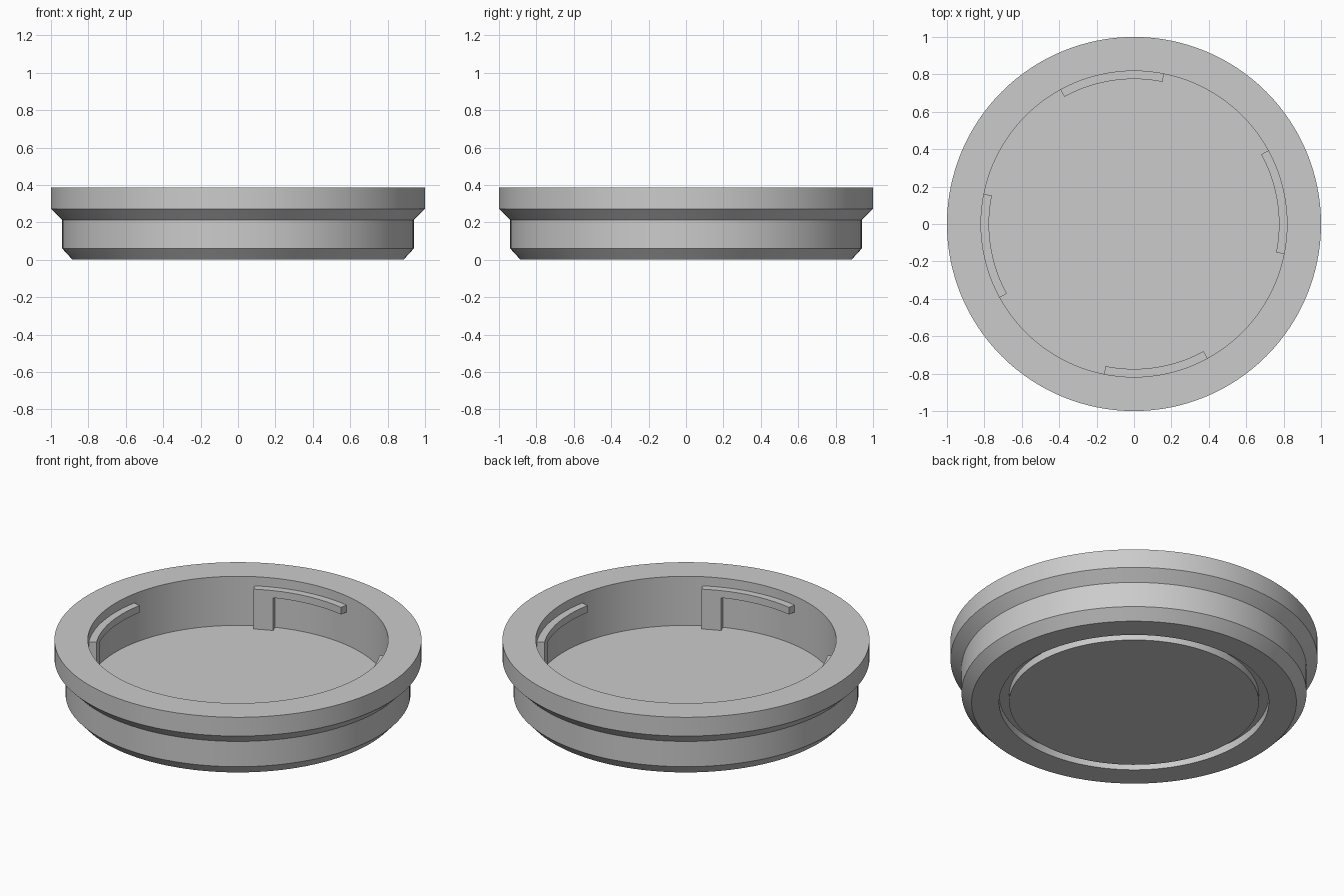
import bpy, bmesh
from math import cos, sin, pi, radians
from mathutils import Matrix

cube = bpy.data.objects.get("Cube")
if cube:
    bpy.data.objects.remove(cube, do_unlink=True)

# One plain grey for the whole cap
grey = bpy.data.materials.new("plain_grey")
grey.use_nodes = True
grey.diffuse_color = (0.6, 0.6, 0.6, 1)
grey.node_tree.nodes["Principled BSDF"].inputs["Base Color"].default_value = (0.6, 0.6, 0.6, 1)

WALL_R, HOOK_R, FLOOR_Z = 0.818, 0.775, 0.09


def make_object(name, bm, angle):
    bmesh.ops.recalc_face_normals(bm, faces=bm.faces)
    mesh = bpy.data.meshes.new(name)
    bm.to_mesh(mesh)
    bm.free()
    mesh.materials.append(grey)
    obj = bpy.data.objects.new(name, mesh)
    bpy.context.collection.objects.link(obj)
    bpy.ops.object.select_all(action="DESELECT")
    obj.select_set(True)
    bpy.context.view_layer.objects.active = obj
    bpy.ops.object.shade_smooth_by_angle(angle=radians(angle))
    return obj


# Cap body: turned profile with ring groove below, flared rim and recessed floor
profile = [(0, 0), (0.68, 0), (0.68, 0.045), (0.735, 0.045), (0.735, 0),
           (0.885, 0), (0.94, 0.06), (0.94, 0.212), (1, 0.272), (1, 0.385),
           (WALL_R, 0.385), (WALL_R, FLOOR_Z), (0, FLOOR_Z)]
bm = bmesh.new()
verts = [bm.verts.new((r, 0, z)) for r, z in profile]
edges = [bm.edges.new(pair) for pair in zip(verts, verts[1:])]
bmesh.ops.spin(bm, geom=verts + edges, cent=(0, 0, 0), axis=(0, 0, 1),
               angle=2 * pi, steps=128, use_duplicate=False)
bmesh.ops.remove_doubles(bm, verts=bm.verts, dist=0.0001)
make_object("cap_body", bm, 25)


# Bayonet hooks: a curved bar with a leg down to the floor at one end
def make_hook(name, turn):
    bm = bmesh.new()
    start, end, columns, leg_columns = 78.7, 118.7, 20, 4
    levels = [FLOOR_Z - 0.01, 0.287, 0.33]
    grid = {}

    def point(i, j):
        if (i, j) not in grid:
            a = radians(start + (end - start) * i / columns)
            grid[i, j] = bm.verts.new((HOOK_R * cos(a), HOOK_R * sin(a), levels[j]))
        return grid[i, j]

    for i in range(columns):
        for j in (0, 1):
            if j == 1 or i >= columns - leg_columns:
                bm.faces.new([point(i, j), point(i + 1, j),
                              point(i + 1, j + 1), point(i, j + 1)])
    # Thicken outwards into the wall
    front = bm.faces[:]
    new = bmesh.ops.extrude_face_region(bm, geom=front, use_keep_orig=True)["geom"]
    s = (WALL_R + 0.01) / HOOK_R
    bmesh.ops.scale(bm, vec=(s, s, 1),
                    verts=[g for g in new if isinstance(g, bmesh.types.BMVert)])
    bmesh.ops.rotate(bm, cent=(0, 0, 0), matrix=Matrix.Rotation(turn, 3, "Z"), verts=bm.verts)
    make_object(name, bm, 30)


for k, side in enumerate(("back", "right_side", "front", "left_side")):
    # Counter-clockwise order: back, -x, front, +x
    make_hook("hook_" + side, k * pi / 2)
